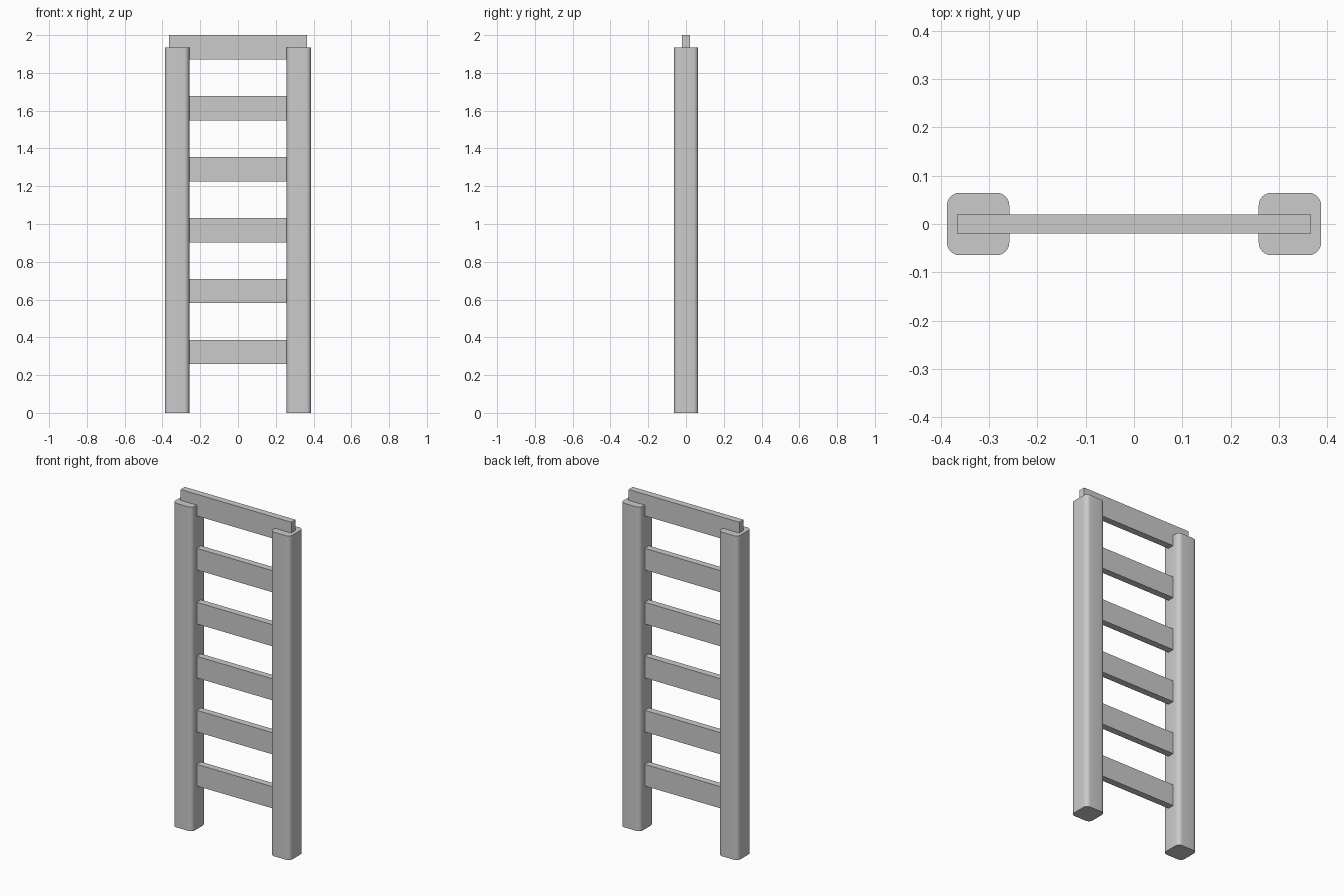
import bpy
import bmesh

if "Cube" in bpy.data.objects:
    bpy.data.objects.remove(bpy.data.objects["Cube"])

U = 2.0 / 31          # base module: post half-width
POST_X = 5 * U        # post centre line
POST_H = 30 * U


def box_object(name, size, centre, round_vertical=0.0):
    """Box with optional rounded upright edges."""
    bm = bmesh.new()
    bmesh.ops.create_cube(bm, size=1.0)
    bmesh.ops.scale(bm, vec=size, verts=bm.verts)
    if round_vertical:
        upright = [e for e in bm.edges
                   if abs(e.verts[0].co.z - e.verts[1].co.z) > size[2] / 2]
        bmesh.ops.bevel(bm, geom=upright, offset=round_vertical, segments=6,
                        profile=0.5, affect='EDGES')
    mesh = bpy.data.meshes.new(name)
    bm.to_mesh(mesh)
    bm.free()
    obj = bpy.data.objects.new(name, mesh)
    obj.location = centre
    bpy.context.collection.objects.link(obj)
    return obj


# Upright posts with rounded corners
for side, label in ((-1, "left"), (1, "right")):
    post = box_object(f"{label}_post", (2 * U, 2 * U, POST_H),
                      (side * POST_X, 0, POST_H / 2), round_vertical=0.026)
    bpy.ops.object.select_all(action='DESELECT')
    post.select_set(True)
    bpy.context.view_layer.objects.active = post
    bpy.ops.object.shade_smooth_by_angle()

# Flat rungs let into the posts; the top one stands proud of the post tops
for i in range(6):
    box_object(f"rung_{i + 1}", (0.732, 0.04, 2 * U), (0, 0, 5 * U * (i + 1)))
